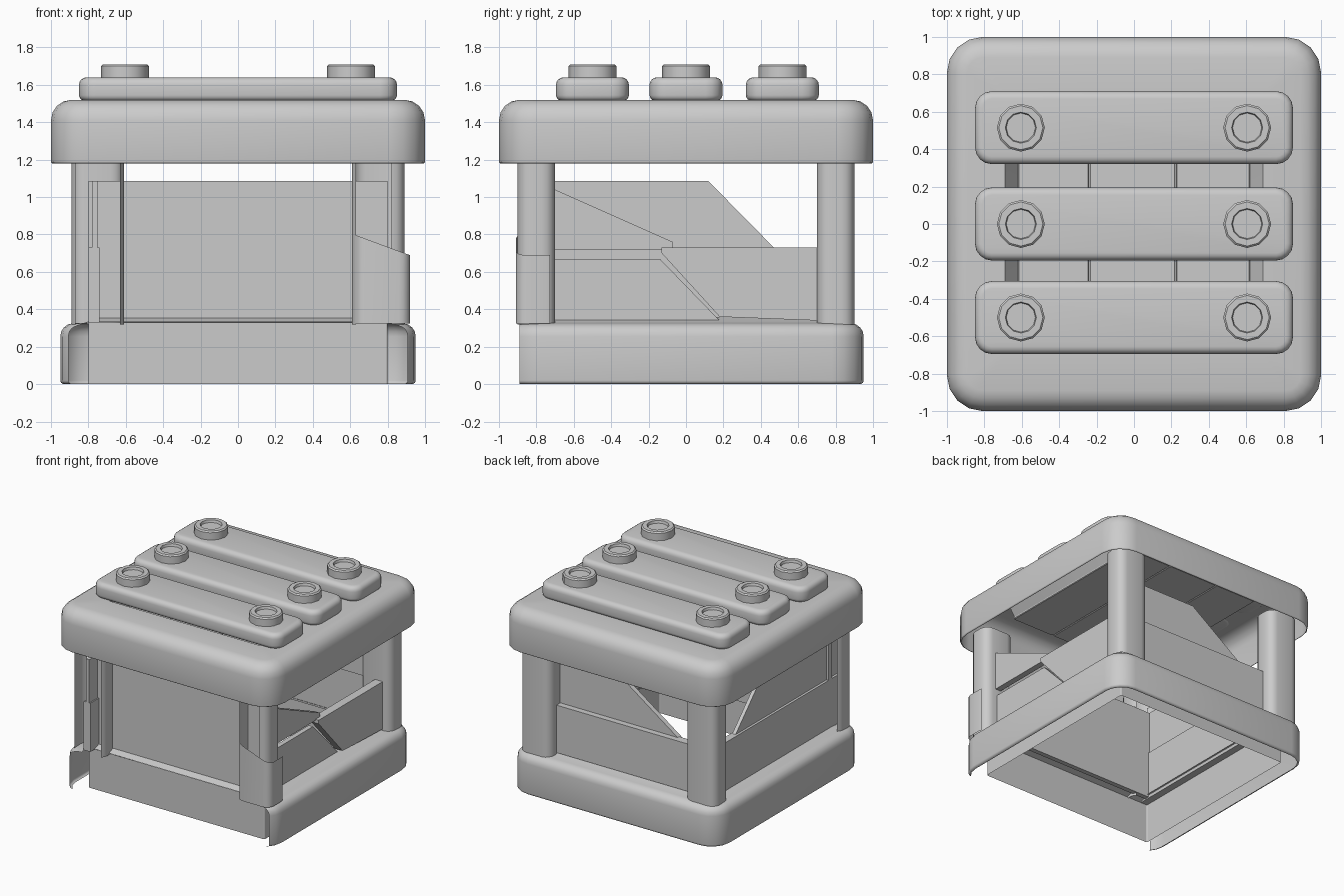
import bpy, bmesh, math
from mathutils import Vector

if "Cube" in bpy.data.objects:
    bpy.data.objects.remove(bpy.data.objects["Cube"], do_unlink=True)

grey = bpy.data.materials.new("plain_grey")
grey.use_nodes = True
grey.diffuse_color = (0.6, 0.6, 0.6, 1)
grey.node_tree.nodes["Principled BSDF"].inputs["Base Color"].default_value = (0.6, 0.6, 0.6, 1)


def finish(name, bm, smooth=True):
    bmesh.ops.recalc_face_normals(bm, faces=bm.faces)
    mesh = bpy.data.meshes.new(name)
    bm.to_mesh(mesh)
    bm.free()
    mesh.materials.append(grey)
    ob = bpy.data.objects.new(name, mesh)
    bpy.context.collection.objects.link(ob)
    if smooth:
        bpy.ops.object.select_all(action='DESELECT')
        ob.select_set(True)
        bpy.context.view_layer.objects.active = ob
        bpy.ops.object.shade_smooth_by_angle(angle=math.radians(40))
    return ob


def rounded_stack(center, levels, caps=True, steps=4):
    """Stack of rounded rectangles; each level is (half x, half y, corner radius, z)."""
    bm = bmesh.new()
    loops = []
    for hx, hy, r, z in levels:
        loop = []
        for q, (sx, sy) in enumerate(((1, 1), (-1, 1), (-1, -1), (1, -1))):
            for i in range(steps + 1):
                a = math.pi / 2 * (q + i / steps)
                loop.append(bm.verts.new((center[0] + sx * (hx - r) + r * math.cos(a),
                                          center[1] + sy * (hy - r) + r * math.sin(a), z)))
        loops.append(loop)
    if caps:
        bm.faces.new(loops[0])
        bm.faces.new(loops[-1])
    for a, b in zip(loops, loops[1:]):
        for i in range(len(a)):
            j = (i + 1) % len(a)
            bm.faces.new((a[i], a[j], b[j], b[i]))
    return bm


def edge_levels(hx, hy, r, z0, z1, low, high, steps=4):
    """Levels of a block with rounded lower and upper edges."""
    out = []
    for k in range(steps + 1):
        a = math.pi / 2 * k / steps
        d = low * (1 - math.sin(a))
        out.append((hx - d, hy - d, max(r - d, .01), z0 + low * (1 - math.cos(a))))
    for k in range(steps + 1):
        a = math.pi / 2 * k / steps
        d = high * (1 - math.cos(a))
        out.append((hx - d, hy - d, max(r - d, .01), z1 - high * (1 - math.sin(a))))
    return out


def cut(bm, co, normal, clear=False):
    geom = bm.verts[:] + bm.edges[:] + bm.faces[:]
    bmesh.ops.bisect_plane(bm, geom=geom, plane_co=co, plane_no=normal, clear_outer=clear)


def drop_faces(bm, rule):
    doomed = [f for f in bm.faces if rule(f.calc_center_median())]
    bmesh.ops.delete(bm, geom=doomed, context='FACES')


def panel(name, outline, axis, pos, thick=.04):
    """Broken board: outline in (along, z), lying in the plane axis = pos."""
    bm = bmesh.new()
    sides = []
    for p in (pos - thick / 2, pos + thick / 2):
        sides.append([bm.verts.new((p, u, z) if axis == 'x' else (u, p, z)) for u, z in outline])
        bm.faces.new(sides[-1])
    n = len(outline)
    for i in range(n):
        j = (i + 1) % n
        bm.faces.new((sides[0][i], sides[0][j], sides[1][j], sides[1][i]))
    return finish(name, bm, False)


# Base frame shell, its outer skin missing along the front
bm = rounded_stack((0, 0), edge_levels(.95, .95, .17, 0, .325, .02, .07) +
                   [(.82, .82, .05, .328), (.73, .73, .01, .36)], caps=False)
cut(bm, (0, -.89, 0), (0, -1, 0), True)
for co, no in (((.8, 0, 0), (1, 0, 0)), ((-.8, 0, 0), (1, 0, 0)), ((0, -.805, 0), (0, 1, 0))):
    cut(bm, co, no)
drop_faces(bm, lambda c: c.y < -.804 and abs(c.x) < .8)
finish("base_frame", bm)
finish("base_inner_wall", rounded_stack((0, 0), [(.8, .8, .01, 0), (.8, .8, .01, .33)], caps=False), False)

# Top frame shell, open below, sloping in to the lid
finish("top_frame", rounded_stack((0, 0), edge_levels(1, 1, .19, 1.18, 1.52, .01, .11) +
       [(.69, .69, .01, 1.52), (.61, .69, .01, 1.4)], caps=False))

# Lid boards under the planks, butted together
for i, (x0, x1) in enumerate(((-.62, -.24), (-.237, .222), (.225, .62))):
    finish(f"lid_board_{i + 1}", rounded_stack(((x0 + x1) / 2, 0),
           edge_levels((x1 - x0) / 2, .7, .012, 1.4, 1.43, .005, .005, 1), steps=1), False)

# Roof planks with ringed bolts
for i, y in enumerate((.515, .0, -.5)):
    finish(f"roof_plank_{i + 1}", rounded_stack((0, y), edge_levels(.85, .195, .09, 1.515, 1.64, .03, .04)))
    for side in (-1, 1):
        bm = bmesh.new()
        loops = []
        for r, z in ((.128, 1.63), (.128, 1.7), (.118, 1.71), (.083, 1.71), (.078, 1.69)):
            loops.append([bm.verts.new((side * .605 + r * math.cos(math.tau * k / 12),
                                        y + r * math.sin(math.tau * k / 12), z)) for k in range(12)])
        for a, b in zip(loops, loops[1:]):
            for k in range(12):
                bm.faces.new((a[k], a[k - 1], b[k - 1], b[k]))
        bm.faces.new(loops[-1])
        finish(f"bolt_{i + 1}_{'left' if side > 0 else 'right'}", bm)

# Rear posts whole, front posts as leftover shells
for side, label in ((1, "left"), (-1, "right")):
    post = [(.14, .1, .07, .32), (.14, .1, .07, 1.25)]
    finish(f"rear_post_{label}", rounded_stack((side * .75, .8), post, caps=False))
    bm = rounded_stack((side * .75, -.8), post, caps=False)
    if side > 0:
        drop_faces(bm, lambda c: c.y < -.78 and .63 < c.x < .8)
    else:
        drop_faces(bm, lambda c: -.86 < c.x < -.64)
    finish(f"front_post_{label}", bm)

# Broken sleeve around the left front post, with a slanted top
bm = rounded_stack((.77, -.8), [(.15, .11, .06, .325), (.15, .11, .06, .9)], caps=False)
cut(bm, (.62, 0, .8), Vector((.37, 0, 1)), True)
drop_faces(bm, lambda c: c.y > -.72 or c.x < .63)
finish("post_sleeve", bm)

# Wall boards
panel("front_wall", [(-.8, .34), (.8, .34), (.8, 1.085), (-.8, 1.085)], 'y', -.73)
panel("rear_lower_board", [(-.72, .34), (.72, .34), (.72, .73), (-.72, .73)], 'y', .775, .07)
panel("rear_upper_board", [(.7, .72), (.7, 1.085), (.05, 1.085), (-.47, .72)], 'y', .74)
panel("right_lower_board", [(-.86, .33), (.72, .33), (.72, .73), (-.86, .73)], 'x', -.77, .06)
panel("right_upper_board", [(-.86, .72), (-.86, 1.085), (.12, 1.085), (.47, .73)], 'x', -.765, .03)
panel("left_lower_board_rear", [(.18, .36), (.7, .34), (.7, .73), (-.13, .73), (-.13, .7)], 'x', .79, .07)
panel("left_lower_board_front", [(-.7, .34), (.18, .34), (-.14, .67), (-.7, .67)], 'x', .76)
panel("left_upper_board", [(-.7, .72), (-.07, .72), (-.07, .76), (-.7, 1.04)], 'x', .77, .05)
